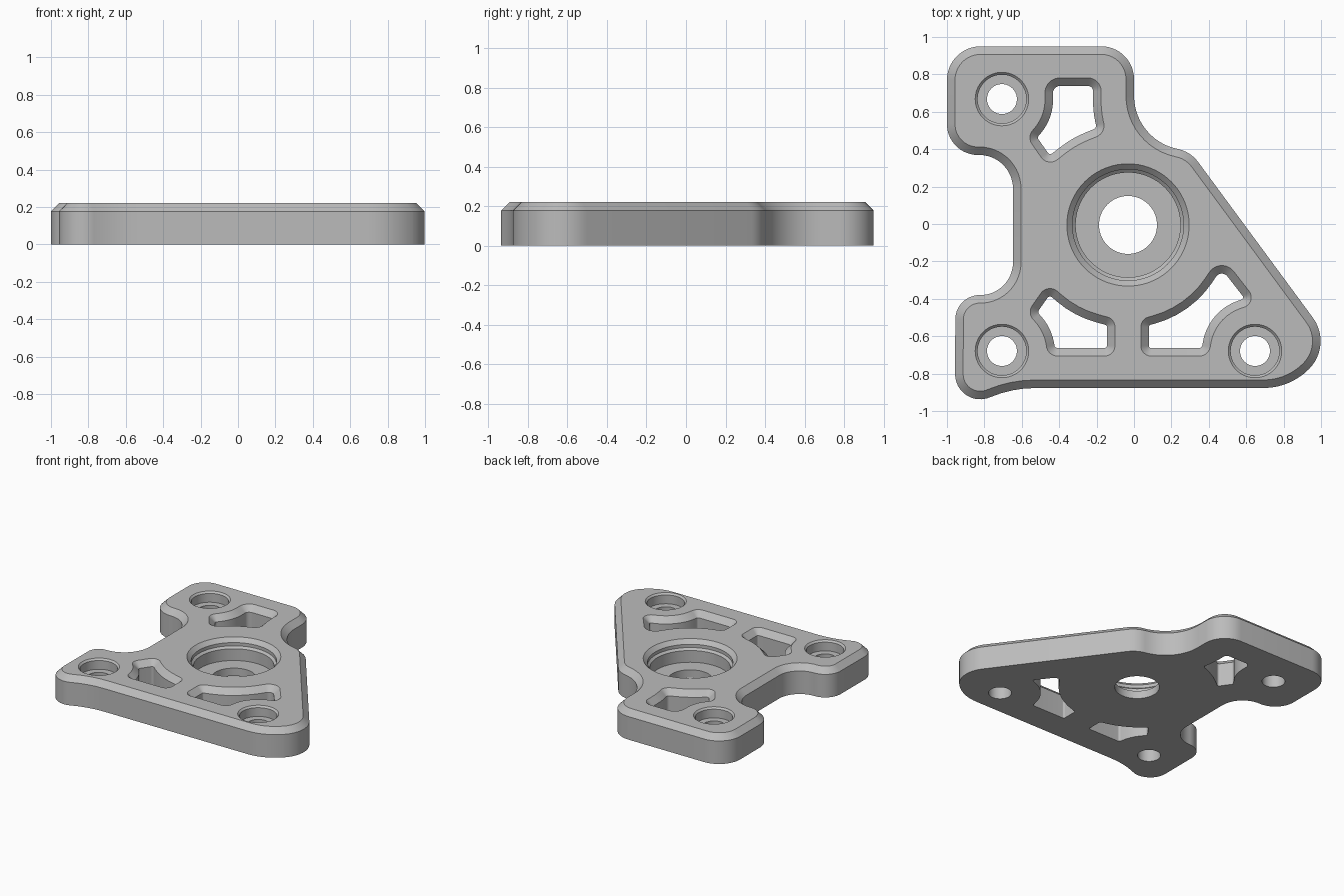
import bpy
import bmesh
import math
from mathutils import Vector, Matrix

cube = bpy.data.objects.get("Cube")
if cube:
    bpy.data.objects.remove(cube, do_unlink=True)

TOP = 0.22       # plate thickness
BEVEL = 0.043    # chamfer on every top edge
EDGE = TOP - BEVEL

# One flat metal grey
grey = bpy.data.materials.new("metal_grey")
grey.use_nodes = True
colour = (0.5, 0.5, 0.5, 1)
grey.diffuse_color = colour
grey.node_tree.nodes["Principled BSDF"].inputs["Base Color"].default_value = colour


def rounded(corners):
    """Outline through (x, y, radius) corners, each replaced by a tangent arc."""
    points = []
    for i, (x, y, radius) in enumerate(corners):
        here = Vector((x, y))
        before = Vector(corners[i - 1][:2])
        after = Vector(corners[(i + 1) % len(corners)][:2])
        d_in = (here - before).normalized()
        d_out = (after - here).normalized()
        turn = math.atan2(d_in.cross(d_out), d_in.dot(d_out))
        start = here - d_in * radius * math.tan(abs(turn) / 2)
        side = Vector((-d_in.y, d_in.x)) * math.copysign(radius, turn)
        centre = start + side
        steps = max(3, math.ceil(abs(turn) / math.radians(7)))
        for k in range(steps + 1):
            points.append(centre + Matrix.Rotation(turn * k / steps, 2) @ -side)
    area = sum(points[i - 1].cross(points[i]) for i in range(len(points)))
    return points if area > 0 else points[::-1]


def inset(points, distance):
    """Move a counter-clockwise outline inwards by a distance."""
    result = []
    for i, p in enumerate(points):
        a = (p - points[i - 1]).normalized()
        b = (points[(i + 1) % len(points)] - p).normalized()
        na, nb = Vector((-a.y, a.x)), Vector((-b.y, b.x))
        result.append(p + (na + nb) * distance / (1 + na.dot(nb)))
    return result


def circle(x, y, radius, sides=72):
    return [Vector((x + radius * math.cos(math.tau * k / sides),
                    y + radius * math.sin(math.tau * k / sides)))
            for k in range(sides)]


bm = bmesh.new()
top_edges, bottom_edges = [], []


def wall(levels):
    """Skin a stack of (outline, z) levels, listed from the top face down."""
    rings = [[bm.verts.new((p.x, p.y, z)) for p in pts] for pts, z in levels]
    count = len(rings[0])
    for upper, lower in zip(rings, rings[1:]):
        for i in range(count):
            bm.faces.new((upper[i - 1], upper[i], lower[i], lower[i - 1]))
    for ring, store in ((rings[0], top_edges), (rings[-1], bottom_edges)):
        store.extend(bm.edges.get((ring[i - 1], ring[i])) for i in range(count))


def bore(x, y, profile):
    """Round stepped hole from a (radius, z) profile."""
    wall([(circle(x, y, r), z) for r, z in profile])


# Outer rim with chamfered top edge
rim = rounded([
    (-1, .95, .18), (-1, .369, .165), (-.647, .369, .18), (-.647, -.38, .175),
    (-.955, -.38, .13), (-.957, -1.005, .134), (-.652, -.877, .62),
    (.834, -.877, .34), (1.064, -.647, .21), (.302, .387, .18),
    (0, .45, .29), (0, .95, .175)])
wall([(inset(rim, BEVEL), TOP), (rim, EDGE), (rim, 0)])

# Lightening windows, flared at the top
back_window = [
    (-.476, .781, .08), (-.176, .781, .07), (-.176, .604, .48), (-.15, .487, .065),
    (-.31, .422, .5), (-.46, .305, .06), (-.572, .465, .06), (-.476, .578, .23)]
front_right_window = [
    (-.46, -.316, .06), (-.3, -.455, .5), (-.102, -.508, .055), (-.102, -.706, .055),
    (-.46, -.706, .06), (-.481, -.572, .24), (-.572, -.476, .06)]
front_left_window = [
    (.037, -.706, .055), (.037, -.508, .055), (.278, -.444, .5), (.465, -.166, .08),
    (.663, -.42, .055), (.433, -.497, .24), (.4, -.706, .06)]
for corners in (back_window, front_right_window, front_left_window):
    outline = rounded(corners)
    through = inset(outline, BEVEL)
    wall([(outline, TOP), (through, EDGE), (through, 0)])

# Central bearing seat
bore(-.032, -.005, [(.327, TOP), (.297, .19), (.297, .165), (.28, .15),
                    (.28, .06), (.155, .06), (.155, 0)])

# Counterbored screw holes
for x, y in ((-.706, .668), (-.706, -.679), (.647, -.679)):
    bore(x, y, [(.143, TOP), (.13, .207), (.13, .14), (.08, .14), (.08, 0)])

# Flat top and bottom faces around all openings
for edges, z in ((top_edges, 1), (bottom_edges, -1)):
    bmesh.ops.triangle_fill(bm, use_beauty=True, use_dissolve=False,
                            edges=edges, normal=(0, 0, z))
bmesh.ops.recalc_face_normals(bm, faces=bm.faces)

mesh = bpy.data.meshes.new("mounting_plate")
bm.to_mesh(mesh)
bm.free()
mesh.materials.append(grey)
plate = bpy.data.objects.new("mounting_plate", mesh)
bpy.context.collection.objects.link(plate)

bpy.ops.object.select_all(action='DESELECT')
plate.select_set(True)
bpy.context.view_layer.objects.active = plate
bpy.ops.object.shade_smooth_by_angle(angle=math.radians(25))
